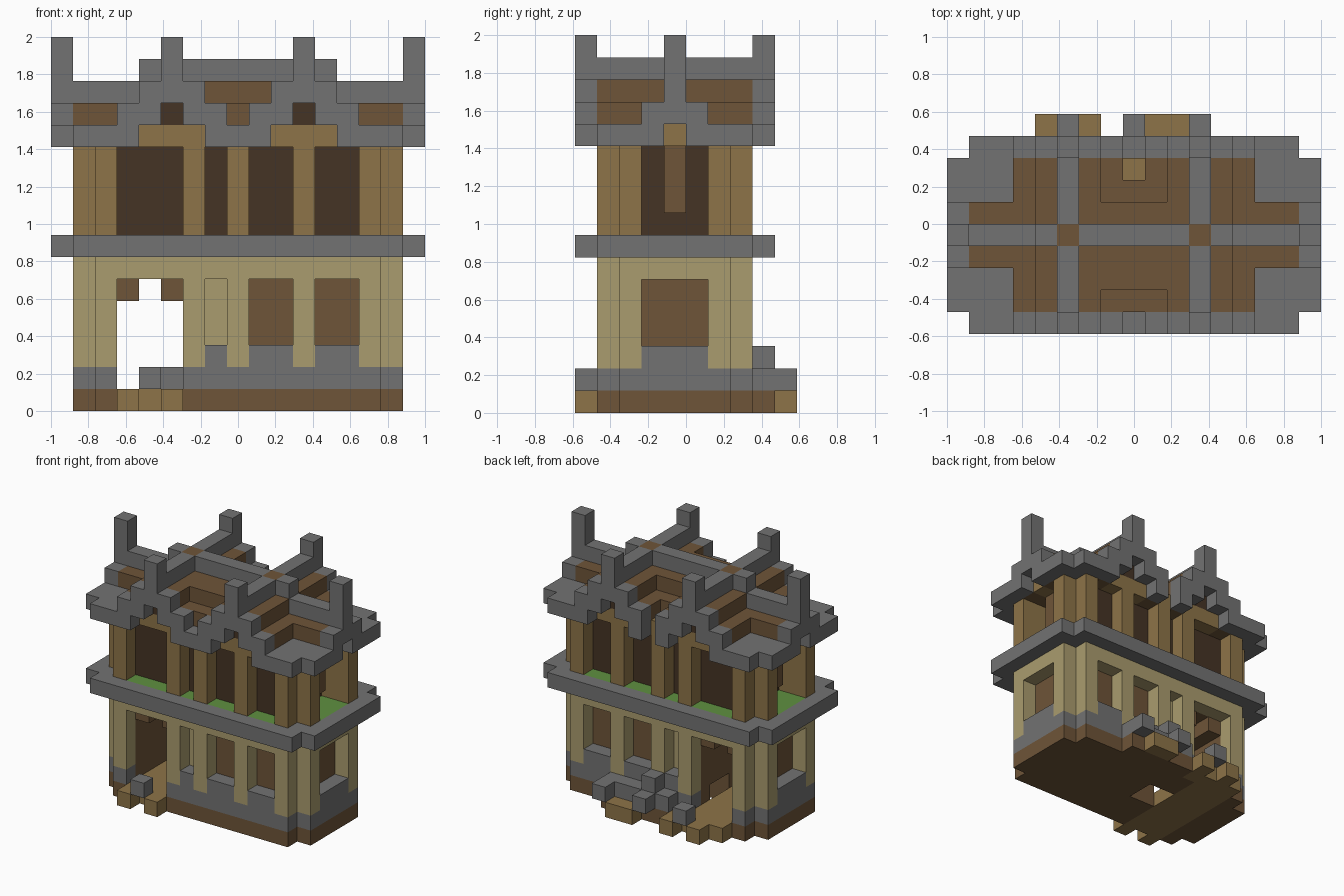
import bpy, bmesh
from mathutils import Vector

cube = bpy.data.objects.get("Cube")
if cube:
    bpy.data.objects.remove(cube, do_unlink=True)

U = 2 / 17                      # edge of one block
ORIGIN = Vector((-1, -5 * U, 0))
cells = {}                      # block position -> part name

COLOURS = {
    "stone_grey": (0.17, 0.17, 0.17, 1),
    "timber_tan": (0.27, 0.174, 0.065, 1),
    "plaster_olive": (0.402, 0.332, 0.156, 1),
    "wood_brown": (0.156, 0.089, 0.04, 1),
    "dark_brown": (0.06, 0.033, 0.018, 1),
    "floor_green": (0.114, 0.279, 0.051, 1),
}
PARTS = {
    "foundation": "wood_brown", "path": "timber_tan", "plinth": "stone_grey",
    "lower_wall": "plaster_olive", "lower_core": "wood_brown", "rubble": "stone_grey",
    "ledge": "stone_grey", "balcony_floor": "floor_green", "upper_posts": "timber_tan",
    "upper_core": "dark_brown", "hanging_posts": "wood_brown", "roof": "wood_brown",
    "roof_ridges": "stone_grey", "gable_trim": "stone_grey", "gable_beams": "timber_tan",
    "gable_vents": "dark_brown",
}


def box(part, x0, x1, y0, y1, z0, z1):
    """Fill a block range with a part, or carve it when part is None."""
    for x in range(x0, x1):
        for y in range(y0, y1):
            for z in range(z0, z1):
                if part:
                    cells[x, y, z] = part
                else:
                    cells.pop((x, y, z), None)


def plus(part, x0, x1, y0, y1, z0, z1):
    """Box with its four vertical corners notched."""
    box(part, x0 + 1, x1 - 1, y0, y1, z0, z1)
    box(part, x0, x1, y0 + 1, y1 - 1, z0, z1)


# Foundation and lower storey
plus("foundation", 1, 16, 1, 8, 0, 1)
plus("plinth", 1, 16, 1, 8, 1, 2)
plus("lower_wall", 1, 16, 1, 8, 2, 7)
box("lower_core", 2, 15, 2, 7, 1, 7)

# Windows with stone sills
for y in (1, 7):
    for x0, x1 in ((7, 8), (9, 11), (12, 14)):
        box("plinth", x0, x1, y, y + 1, 2, 3)
        box(None, x0, x1, y, y + 1, 3, 6)
for y in (2, 6):
    box("lower_wall", 7, 8, y, y + 1, 3, 6)
for x in (1, 15):
    box("plinth", x, x + 1, 3, 6, 2, 3)
    box(None, x, x + 1, 3, 6, 3, 6)

# Passage through the house, with arch corners
box(None, 3, 6, 1, 8, 1, 6)
for x in (3, 5):
    box("lower_core", x, x + 1, 2, 7, 5, 6)
box("path", 3, 6, 1, 8, 0, 1)
box(None, 6, 8, 4, 6, 0, 2)

# Steps and loose stones
for x in (3, 5):
    box("path", x, x + 1, 0, 1, 0, 1)
box("rubble", 4, 5, 0, 1, 1, 2)
box("path", 3, 7, 8, 9, 0, 1)
for x in (4, 6, 9, 10):
    box("path", x, x + 1, 9, 10, 0, 1)
box("foundation", 7, 12, 8, 9, 0, 1)
box("rubble", 7, 12, 8, 9, 1, 2)
box("rubble", 8, 9, 8, 9, 2, 3)
for x in (5, 8, 11):
    box("rubble", x, x + 1, 9, 10, 1, 2)

# Ledge and upper storey
plus("ledge", 0, 17, 0, 9, 7, 8)
plus("balcony_floor", 1, 16, 1, 8, 7, 8)
plus("upper_posts", 1, 16, 1, 8, 8, 12)
for y in (1, 7):
    for x0, x1 in ((3, 6), (7, 8), (9, 11), (12, 14)):
        box(None, x0, x1, y, y + 1, 8, 12)
for x in (1, 14):
    box(None, x, x + 2, 3, 6, 8, 12)
box("upper_core", 3, 14, 2, 7, 8, 12)
for x in (2, 14):
    box("hanging_posts", x, x + 1, 4, 5, 9, 12)

# Crossed stepped roofs: one long ridge and two cross ridges
CROSS = (14, 15, 16, 15, 14)


def roof_top(x, y):
    d = min(abs(x - 5), abs(x - 11))
    cross = 16 - d if d < 3 else 13
    if 4 <= x <= 12:
        run = 16 if y == 4 else 15 if y in (2, 3, 5) and 6 < x < 10 else 14
    else:
        run = max(13, 15 - abs(y - 4))
    return max(cross, run)


for x in range(1, 16):
    for y in range(1, 8):
        top = roof_top(x, y)
        box("roof", x, x + 1, y, y + 1, 12, top)
        cross_ridge = x in (5, 11)
        if cross_ridge != (y == 4) or top == 13:
            box("roof_ridges", x, x + 1, y, y + 1, top - 1, top)
box(None, 8, 9, 7, 8, 13, 14)
box("gable_beams", 8, 9, 7, 8, 12, 13)

# Beams and vents behind the gables
for y in (1, 7):
    for c in (5, 11):
        box("gable_beams", c - 1, c + 2, y, y + 1, 12, 13)
        box("gable_vents", c, c + 1, y, y + 1, 13, 14)
for x in (1, 15):
    box("gable_beams", x, x + 1, 4, 5, 12, 13)

# Front and back gable trim with horns
for y in (0, 8):
    for x0, x1 in ((1, 4), (7, 10), (13, 16)):
        box("gable_trim", x0, x1, y, y + 1, 12, 13)
    for c in (5, 11):
        for x in (c - 2, c + 1):
            box("gable_trim", x, x + 2, y, y + 1, 13, 14)
        box("gable_trim", c - 1, c + 2, y, y + 1, 14, 15)
        box("gable_trim", c, c + 1, y, y + 1, 15, 17)
box(None, 8, 9, 8, 9, 12, 13)

# End gable trim with horns
for x in (0, 16):
    for y in (1, 5):
        box("gable_trim", x, x + 1, y, y + 3, 12, 13)
    box("gable_trim", x, x + 1, 3, 6, 13, 14)
    box("gable_trim", x, x + 1, 4, 5, 14, 17)

# Materials
materials = {}
for name, colour in COLOURS.items():
    m = bpy.data.materials.new(name)
    m.use_nodes = True
    m.diffuse_color = colour
    m.node_tree.nodes["Principled BSDF"].inputs["Base Color"].default_value = colour
    materials[name] = m

# One mesh per part, made of its exposed block faces
for part, colour in PARTS.items():
    bm = bmesh.new()
    for pos, owner in cells.items():
        if owner != part:
            continue
        for axis in range(3):
            for side in (0, 1):
                near = list(pos)
                near[axis] += 2 * side - 1
                if tuple(near) in cells:
                    continue
                a, b = (axis + 1) % 3, (axis + 2) % 3
                corners = []
                for da, db in ((0, 0), (1, 0), (1, 1), (0, 1)):
                    p = Vector(pos)
                    p[axis] += side
                    p[a] += da
                    p[b] += db
                    corners.append(bm.verts.new(p * U + ORIGIN))
                bm.faces.new(corners if side else corners[::-1])
    bmesh.ops.remove_doubles(bm, verts=bm.verts, dist=U / 100)
    bmesh.ops.dissolve_limit(bm, angle_limit=0.01, verts=bm.verts, edges=bm.edges)
    mesh = bpy.data.meshes.new(part)
    bm.to_mesh(mesh)
    bm.free()
    mesh.materials.append(materials[colour])
    bpy.context.collection.objects.link(bpy.data.objects.new(part, mesh))
